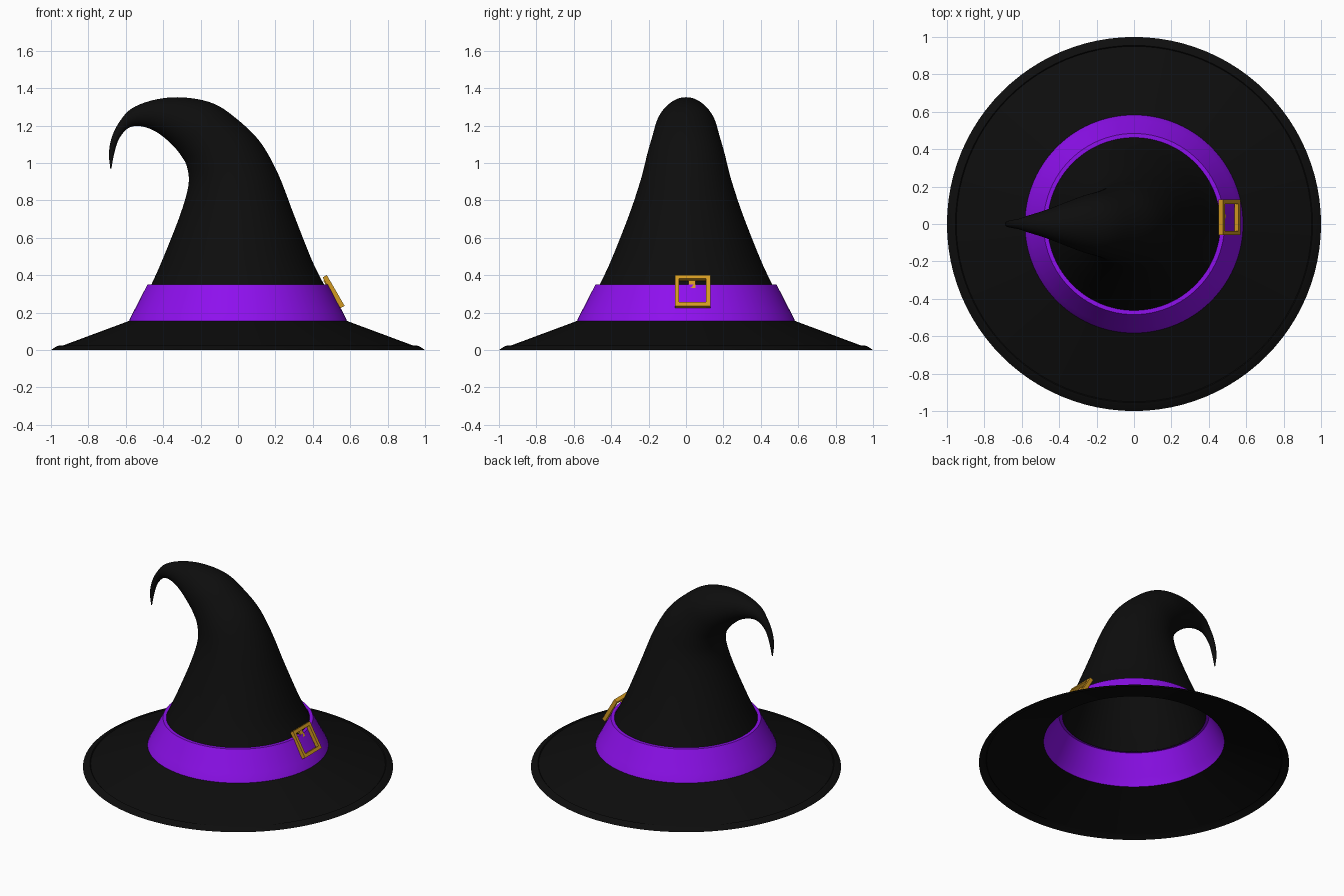
import bpy, bmesh, math
from mathutils import Vector, Matrix

if "Cube" in bpy.data.objects:
    bpy.data.objects.remove(bpy.data.objects["Cube"])

SEG = 96


def material(name, rgb):
    m = bpy.data.materials.new(name)
    m.diffuse_color = (*rgb, 1)
    m.use_nodes = True
    m.node_tree.nodes["Principled BSDF"].inputs["Base Color"].default_value = m.diffuse_color
    return m


black = material("black_felt", (0.004, 0.004, 0.004))
purple = material("purple_ribbon", (0.27, 0.005, 0.85))
gold = material("gold_metal", (0.65, 0.32, 0.015))


def finish(bm, name, mat, smooth=True):
    bmesh.ops.recalc_face_normals(bm, faces=bm.faces)
    me = bpy.data.meshes.new(name)
    bm.to_mesh(me)
    bm.free()
    ob = bpy.data.objects.new(name, me)
    bpy.context.collection.objects.link(ob)
    me.materials.append(mat)
    if smooth:
        bpy.ops.object.select_all(action='DESELECT')
        ob.select_set(True)
        bpy.context.view_layer.objects.active = ob
        bpy.ops.object.shade_smooth_by_angle(angle=math.radians(35))
    return ob


def skin(bm, rings):
    for a, b in zip(rings, rings[1:]):
        n = len(a)
        for i in range(n):
            j = (i + 1) % n
            bm.faces.new((a[i], a[j], b[j], b[i]))


def lathe(name, profile, mat):
    bm = bmesh.new()
    rings = [[bm.verts.new((r * math.cos(t), r * math.sin(t), z))
              for t in (2 * math.pi * i / SEG for i in range(SEG))]
             for r, z in profile]
    skin(bm, rings)
    return finish(bm, name, mat)


# Brim with a thin stitched edge, and the ribbon band
lathe("brim", [(0.583, 0.155), (0.95, 0.0186), (0.955, 0.024), (0.972, 0.018), (1.0, 0.0)], black)
lathe("band", [(0.583, 0.155), (0.572, 0.18), (0.556, 0.21), (0.52, 0.28),
               (0.484, 0.35), (0.462, 0.35)], purple)

# Curled crown: outer and inner outline points, one pair per cross-section
pairs = [((0.462, 0.345), (-0.465, 0.345)), ((0.395, 0.48), (-0.405, 0.48)),
         ((0.30, 0.72), (-0.31, 0.72)), ((0.215, 0.94), (-0.265, 0.88)),
         ((0.12, 1.11), (-0.273, 0.98)), ((0.0, 1.23), (-0.307, 1.043)),
         ((-0.13, 1.317), (-0.355, 1.10)), ((-0.29, 1.35), (-0.42, 1.155)),
         ((-0.44, 1.339), (-0.48, 1.186)), ((-0.57, 1.29), (-0.545, 1.198)),
         ((-0.64, 1.21), (-0.595, 1.18)), ((-0.677, 1.13), (-0.638, 1.125)),
         ((-0.69, 1.05), (-0.662, 1.05)), ((-0.683, 0.97), (-0.677, 0.97))]
pts = [Vector((*a, *b)) for a, b in pairs]


def catmull(p0, p1, p2, p3, t):
    return 0.5 * (2 * p1 + (p2 - p0) * t + (2 * p0 - 5 * p1 + 4 * p2 - p3) * t * t
                  + (3 * p1 - p0 - 3 * p2 + p3) * t ** 3)


ext = [2 * pts[0] - pts[1]] + pts + [2 * pts[-1] - pts[-2]]
sections = [catmull(*ext[k:k + 4], s / 5) for k in range(len(pts) - 1) for s in range(5)]
sections.append(pts[-1])

bm = bmesh.new()
rings = []
for ox, oz, ix, iz in sections:
    centre = Vector(((ox + ix) / 2, 0, (oz + iz) / 2))
    half = Vector(((ox - ix) / 2, 0, (oz - iz) / 2))
    side = Vector((0, half.length, 0))
    rings.append([bm.verts.new(centre + half * math.cos(t) + side * math.sin(t))
                  for t in (2 * math.pi * i / SEG for i in range(SEG))])
skin(bm, rings)
bm.faces.new(rings[-1])
finish(bm, "crown", black)

# Buckle frame: square ring tilted to lie along the band
frame = Matrix.Translation((0.511, 0.035, 0.312)) @ Matrix.Rotation(math.radians(-30), 4, 'Y')
bm = bmesh.new()
loops = []
for h, x in ((0.095, 0.013), (0.095, -0.013), (0.073, -0.013), (0.073, 0.013), (0.095, 0.013)):
    loops.append([bm.verts.new(frame @ Vector((x, a * h, b * h)))
                  for a, b in ((-1, -1), (1, -1), (1, 1), (-1, 1))])
skin(bm, loops)
bmesh.ops.remove_doubles(bm, verts=bm.verts, dist=1e-5)
finish(bm, "buckle", gold, smooth=False)

# Prong tucked behind the upper bar
bm = bmesh.new()
bmesh.ops.create_cube(bm, size=1, matrix=frame @ Matrix.Translation((-0.012, -0.003, 0.052))
                      @ Matrix.Diagonal((0.012, 0.036, 0.05, 1)))
finish(bm, "buckle_prong", gold, smooth=False)
